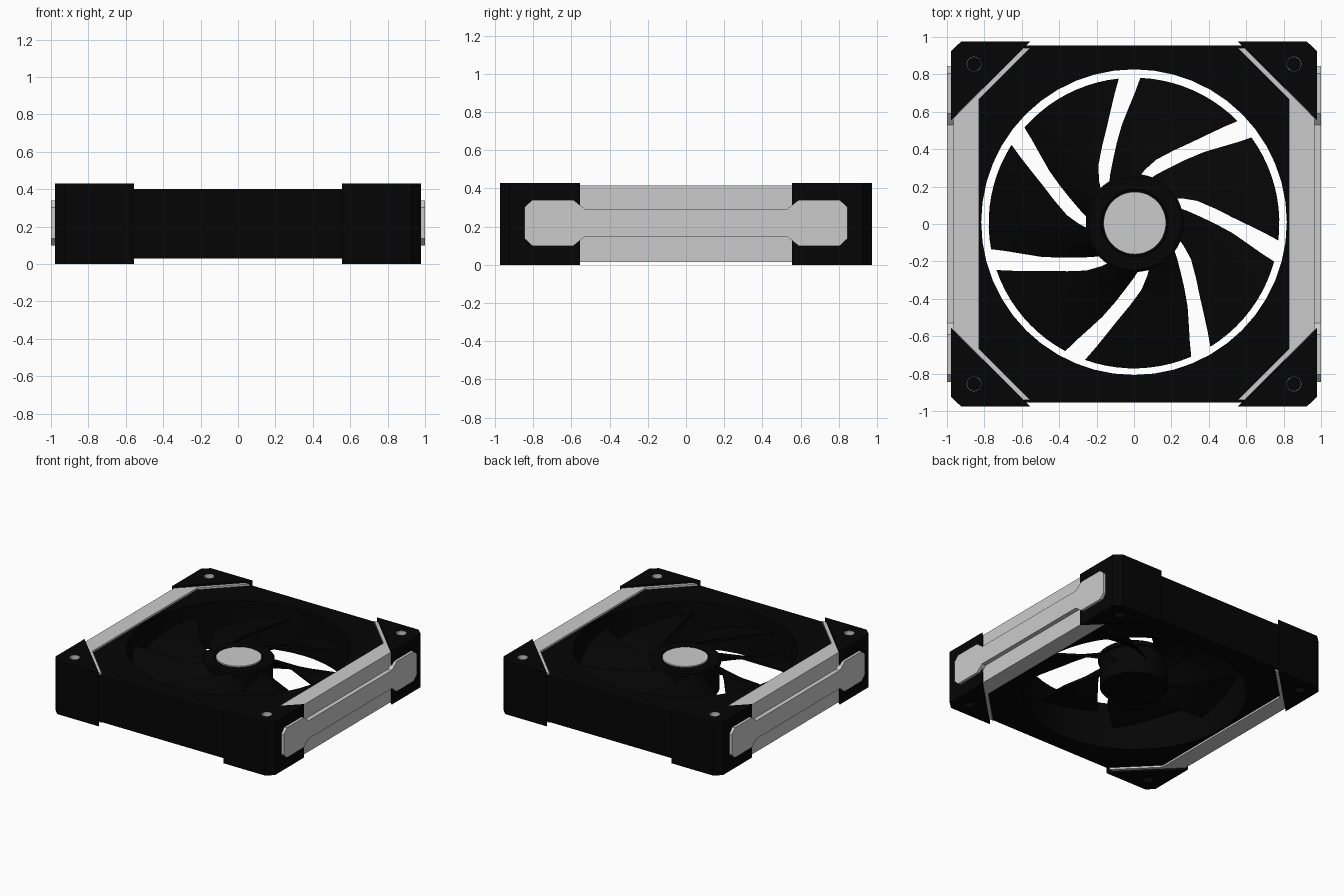
import bpy, bmesh
from math import sin, cos, pi, radians

if "Cube" in bpy.data.objects:
    bpy.data.objects.remove(bpy.data.objects["Cube"])

black = bpy.data.materials.new("black_plastic")
black.diffuse_color = (0.0015, 0.0015, 0.0015, 1)
black.use_nodes = True
black.node_tree.nodes["Principled BSDF"].inputs["Base Color"].default_value = black.diffuse_color


def finish(name, bm, mat=None, smooth=False):
    bmesh.ops.recalc_face_normals(bm, faces=bm.faces)
    me = bpy.data.meshes.new(name)
    bm.to_mesh(me)
    bm.free()
    ob = bpy.data.objects.new(name, me)
    bpy.context.collection.objects.link(ob)
    if mat:
        me.materials.append(mat)
    if smooth:
        shade(ob)
    return ob


def activate(ob):
    bpy.ops.object.select_all(action='DESELECT')
    ob.select_set(True)
    bpy.context.view_layer.objects.active = ob


def shade(ob):
    activate(ob)
    bpy.ops.object.shade_smooth_by_angle(angle=radians(30))


def prism(name, pts, a, b, mat=None, along_x=False):
    """Extrude a 2D outline from a to b, along z (or along x)."""
    bm = bmesh.new()
    put = (lambda p, d: (d, p[0], p[1])) if along_x else (lambda p, d: (p[0], p[1], d))
    lo = [bm.verts.new(put(p, a)) for p in pts]
    hi = [bm.verts.new(put(p, b)) for p in pts]
    bm.faces.new(lo)
    bm.faces.new(hi)
    n = len(pts)
    for i in range(n):
        j = (i + 1) % n
        bm.faces.new((lo[i], lo[j], hi[j], hi[i]))
    return finish(name, bm, mat)


def lathe(name, profile, steps, mat=None):
    """Turn an (r, z) profile around the z axis."""
    bm = bmesh.new()
    vs = [bm.verts.new((r, 0, z)) for r, z in profile]
    es = [bm.edges.new(e) for e in zip(vs, vs[1:])]
    bmesh.ops.spin(bm, geom=vs + es, axis=(0, 0, 1), cent=(0, 0, 0), angle=2 * pi, steps=steps)
    bmesh.ops.remove_doubles(bm, verts=bm.verts, dist=1e-4)
    return finish(name, bm, mat, True)


def circle(r, n, cx=0, cy=0):
    return [(cx + r * cos(2 * pi * i / n), cy + r * sin(2 * pi * i / n)) for i in range(n)]


def cut(ob, cutter):
    mod = ob.modifiers.new("cut", 'BOOLEAN')
    mod.operation = 'DIFFERENCE'
    mod.solver = 'EXACT'
    mod.object = cutter
    activate(ob)
    bpy.ops.object.modifier_apply(modifier=mod.name)
    bpy.data.objects.remove(cutter)


# frame body: clipped square with the round fan opening
quad = [(0.83, 0.665), (0.555, 0.94), (0.61, 0.94), (0.61, 0.955)]
outline = (quad + [(-x, y) for x, y in reversed(quad)]
           + [(-x, -y) for x, y in quad] + [(x, -y) for x, y in reversed(quad)])
frame = prism("frame", outline, 0.03, 0.40, black)
cut(frame, prism("opening_cutter", circle(0.817, 48, 0, 0.01), -0.1, 0.6))
shade(frame)

# corner blocks with shallow screw recesses, lined with light sleeves on top
corner = [(0.978, 0.555), (0.978, 0.925), (0.925, 0.975), (0.555, 0.975)]
for sx, nx in ((1, "right"), (-1, "left")):
    for sy, ny in ((1, "back"), (-1, "front")):
        block = prism(f"corner_{ny}_{nx}", [(sx * x, sy * y) for x, y in corner], 0, 0.43, black)
        for z in (0, 0.43):
            cut(block, prism("screw_cutter", circle(0.04, 24, sx * 0.855, sy * 0.855),
                             z - 0.04, z + 0.04))
        sleeve = lathe(f"screw_sleeve_{ny}_{nx}",
                       [(0.04, 0.39), (0.04, 0.43), (0.037, 0.43), (0.037, 0.39), (0.04, 0.39)], 24)
        sleeve.location = (sx * 0.855, sy * 0.855, 0)

# light rails with diagonal arms, and raised end-flared side plates
half = [(0.83, 0.665), (0.555, 0.94), (0.59, 0.94), (0.965, 0.565)]
plate_q = [(0.53, 0.147), (0.59, 0.10), (0.805, 0.10), (0.845, 0.137)]
plate_r = plate_q + [(y, 0.44 - z) for y, z in reversed(plate_q)]
plate = plate_r + [(-y, z) for y, z in reversed(plate_r)]
for s, side in ((1, "right"), (-1, "left")):
    rail = half + [(x, -y) for x, y in reversed(half)]
    prism(f"rail_{side}", [(s * x, y) for x, y in rail], 0.015, 0.415)
    prism(f"side_plate_{side}", plate, s * 0.94, s * 1.0, along_x=True)

# hub with a wide rim, and its light cap
hub = lathe("hub", [(0, 0.07), (0.24, 0.07), (0.25, 0.085), (0.25, 0.29), (0.262, 0.295),
                    (0.262, 0.325), (0.25, 0.335), (0.18, 0.335), (0.175, 0.328), (0, 0.328)],
            48, black)
cap = prism("hub_cap", circle(0.167, 48), 0.31, 0.338)
hub.location.y = cap.location.y = 0.005
hub.location.x = cap.location.x = 0.004

# seven swept, pitched blades: edge angles (degrees) by radius
RADII = [0.23, 0.29, 0.36, 0.44, 0.53, 0.62, 0.70, 0.777]
LOW = [126, 116, 108, 102, 97, 92.5, 89.5, 87.5]
HIGH = [138, 130, 122, 113, 106, 101.5, 98.5, 96]
STEP = 360 / 7
THICK = 0.02
M = 10
for k in range(7):
    bm = bmesh.new()
    layers = []
    for dz in (-THICK / 2, THICK / 2):
        grid = []
        for r, low, high in zip(RADII, LOW, HIGH):
            row = []
            for j in range(M + 1):
                t = j / M
                a = radians((high - STEP) * (1 - t) + low * t + k * STEP)
                z = 0.315 - 0.13 * t + 0.015 * sin(pi * t)
                row.append(bm.verts.new((r * cos(a), r * sin(a), z + dz)))
            grid.append(row)
        layers.append(grid)
    n = len(RADII)
    for g in layers:
        for i in range(n - 1):
            for j in range(M):
                bm.faces.new((g[i][j], g[i][j + 1], g[i + 1][j + 1], g[i + 1][j]))
    rim = ([(0, j) for j in range(M)] + [(i, M) for i in range(n - 1)]
           + [(n - 1, j) for j in range(M, 0, -1)] + [(i, 0) for i in range(n - 1, 0, -1)])
    b, t = layers
    for p, q in zip(rim, rim[1:] + rim[:1]):
        bm.faces.new((b[p[0]][p[1]], b[q[0]][q[1]], t[q[0]][q[1]], t[p[0]][p[1]]))
    blade = finish(f"blade_{k + 1}", bm, black, True)
    blade.location.y = 0.005
